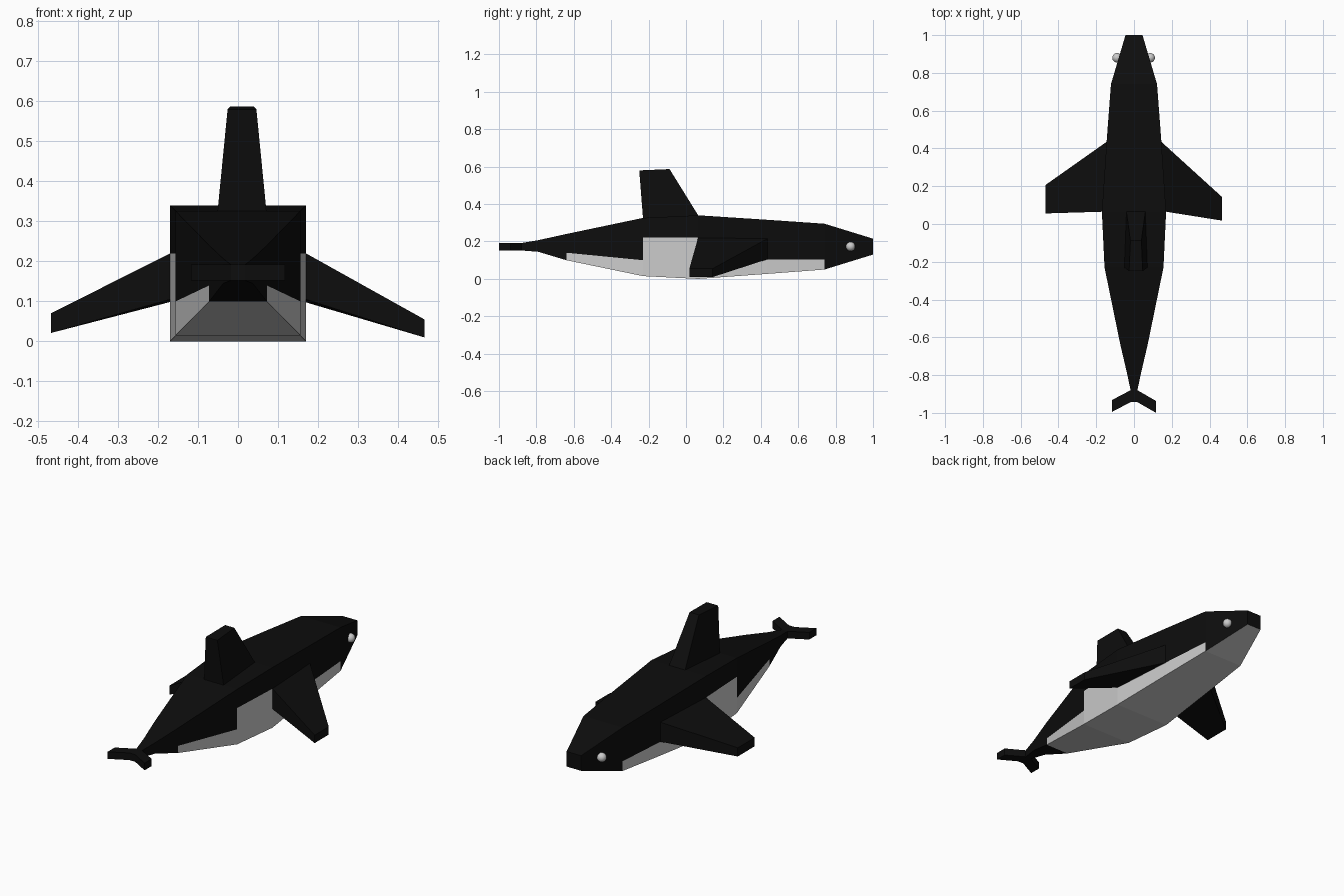
import bpy
import bmesh

if "Cube" in bpy.data.objects:
    bpy.data.objects.remove(bpy.data.objects["Cube"])


def material(name, value):
    m = bpy.data.materials.new(name)
    m.diffuse_color = (value, value, value, 1)
    m.use_nodes = True
    m.node_tree.nodes["Principled BSDF"].inputs["Base Color"].default_value = m.diffuse_color
    return m


black = material("black_skin", 0.004)
white = material("white_skin", 0.8)


def loft(name, rings, start_cap=True, is_white=lambda seg, strip: False):
    """Skin closed rings of points with flat quads."""
    bm = bmesh.new()
    loops = [[bm.verts.new(p) for p in ring] for ring in rings]
    n = len(rings[0])
    for i in range(len(loops) - 1):
        a, b = loops[i], loops[i + 1]
        for j in range(n):
            k = (j + 1) % n
            f = bm.faces.new((a[j], a[k], b[k], b[j]))
            f.material_index = int(is_white(i, j))
    if start_cap:
        bm.faces.new(loops[0])
    bm.faces.new(loops[-1])
    bmesh.ops.recalc_face_normals(bm, faces=bm.faces[:])
    mesh = bpy.data.meshes.new(name)
    bm.to_mesh(mesh)
    bm.free()
    mesh.materials.append(black)
    mesh.materials.append(white)
    ob = bpy.data.objects.new(name, mesh)
    bpy.context.collection.objects.link(ob)
    return ob


# Body: y, half width, then bottom, low line, high line, top
sections = [
    (1.00, 0.045, 0.13, 0.15, 0.19, 0.215),
    (0.74, 0.122, 0.05, 0.105, 0.215, 0.295),
    (0.435, 0.145, 0.027, 0.105, 0.215, 0.316),
    (0.065, 0.17, 0.0, 0.105, 0.22, 0.34),
    (-0.23, 0.156, 0.015, 0.10, 0.22, 0.326),
    (-0.64, 0.072, 0.10, 0.14, 0.19, 0.24),
    (-0.79, 0.037, 0.145, 0.165, 0.185, 0.207),
    (-0.88, 0.018, 0.152, 0.165, 0.178, 0.192),
]
rings = []
for y, w, *zs in sections:
    rings.append([(-w, y, z) for z in zs] + [(w, y, z) for z in reversed(zs)])


def belly(seg, strip):
    if strip == 7:
        return seg <= 4
    if strip in (0, 6):
        return 1 <= seg <= 4
    return strip in (1, 5) and seg == 3


loft("body", rings, is_white=belly)

# Pectoral fins: tip x, rear y, front y, bottom z, top z
for side, tip in (("right", (0.466, 0.018, 0.143, 0.01, 0.055)),
                  ("left", (-0.468, 0.056, 0.207, 0.021, 0.07))):
    s = 1 if tip[0] > 0 else -1
    x, yb, yf, lo, hi = tip
    root = [(s * 0.17, 0.065, 0.105), (s * 0.145, 0.435, 0.105),
            (s * 0.145, 0.435, 0.215), (s * 0.17, 0.065, 0.22)]
    end = [(x, yb, lo), (x, yf, lo), (x, yf, hi), (x, yb, hi)]
    loft(side + "_pectoral_fin", [root, end], start_cap=False)


# Dorsal fin
def fin_ring(rear, front):
    (yr, zr, wr), (yf, zf, wf) = rear, front
    c = 0.01
    return [(c - wr, yr, zr), (c + wr, yr, zr), (c + wf, yf, zf), (c - wf, yf, zf)]


loft("dorsal_fin", [fin_ring((-0.23, 0.326, 0.061), (0.065, 0.34, 0.05)),
                    fin_ring((-0.25, 0.58, 0.036), (-0.088, 0.587, 0.029))],
     start_cap=False)

# Tail flukes: x, front y, rear y
loft("tail_flukes", [[(x, yf, 0.152), (x, yf, 0.192), (x, yr, 0.192), (x, yr, 0.152)]
                     for x, yf, yr in ((-0.117, -0.932, -0.995), (-0.018, -0.88, -0.943),
                                       (0.018, -0.88, -0.943), (0.117, -0.937, -1.0))])

# Eyes
for side, x in (("left", -0.09), ("right", 0.086)):
    bpy.ops.mesh.primitive_uv_sphere_add(segments=24, ring_count=12, radius=0.025,
                                         location=(x, 0.88, 0.173))
    bpy.context.object.name = side + "_eye"
    bpy.ops.object.shade_smooth()
